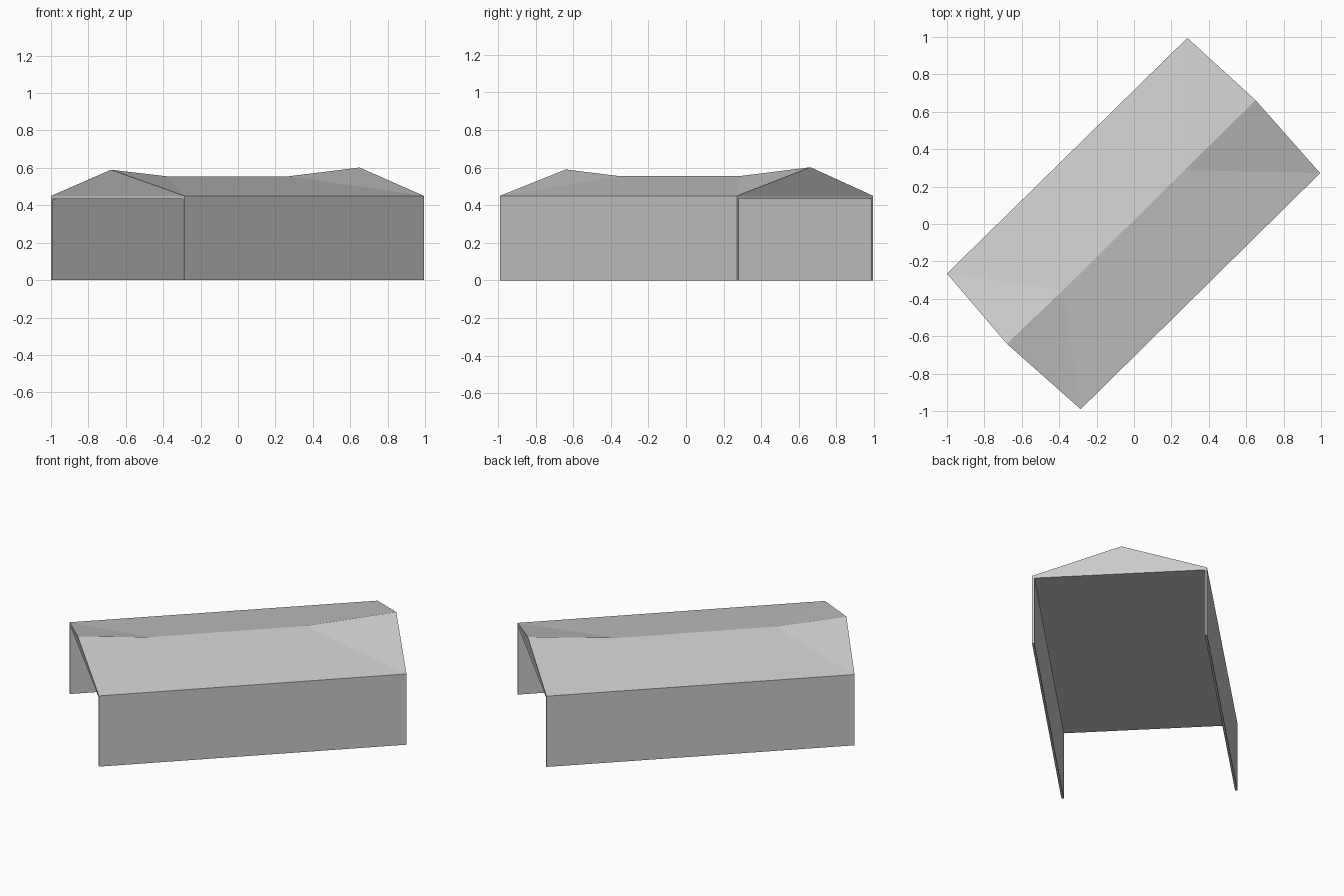
import bpy
import bmesh
from mathutils import Vector

if "Cube" in bpy.data.objects:
    bpy.data.objects.remove(bpy.data.objects["Cube"])

EAVE, CEILING, T = 0.45, 0.435, 0.013

grey = bpy.data.materials.new("light_grey")
grey.diffuse_color = (0.6, 0.6, 0.6, 1)
grey.use_nodes = True
grey.node_tree.nodes["Principled BSDF"].inputs["Base Color"].default_value = grey.diffuse_color

# Plan corners: left wall runs A-B, right wall runs D-C
A, B = Vector((-1.0, -0.265, 0)), Vector((0.285, 0.995, 0))
D, C = Vector((-0.285, -0.99, 0)), Vector((0.995, 0.272, 0))
# Inner faces of the two walls
a, d = A.lerp(D, T), D.lerp(A, T)
b, c = B.lerp(C, T), C.lerp(B, T)


def at(p, z):
    return (p.x, p.y, z)


def make(name, points, faces):
    bm = bmesh.new()
    vs = [bm.verts.new(p) for p in points]
    for f in faces:
        bm.faces.new([vs[i] for i in f])
    bmesh.ops.recalc_face_normals(bm, faces=bm.faces[:])
    me = bpy.data.meshes.new(name)
    bm.to_mesh(me)
    bm.free()
    me.materials.append(grey)
    ob = bpy.data.objects.new(name, me)
    bpy.context.collection.objects.link(ob)
    return ob


# Thin long walls
for name, plan in (("left_wall", (A, B, b, a)), ("right_wall", (D, C, c, d))):
    pts = [at(p, z) for z in (0, EAVE) for p in plan]
    sides = [(i, (i + 1) % 4, (i + 1) % 4 + 4, i + 4) for i in range(4)]
    make(name, pts, sides + [(0, 1, 2, 3), (4, 5, 6, 7)])

# Roof: sagging ridge with raised, overhanging ends, above a flat ceiling
ridge = [(-0.68, -0.64, 0.59), (-0.38, -0.355, 0.555),
         (0.27, 0.288, 0.555), (0.65, 0.662, 0.602)]
points = [at(p, EAVE) for p in (A, B, C, D)] + ridge
points += [at(p, CEILING) for p in (a, b, c, d)]
faces = [
    (0, 5, 4), (0, 1, 6, 5), (1, 7, 6),       # left slope
    (3, 4, 5), (3, 5, 6, 2), (2, 6, 7),       # right slope
    (0, 4, 3), (1, 2, 7),                     # gables
    (8, 0, 3, 11), (9, 10, 2, 1),             # ceiling slab ends
    (8, 11, 10, 9),                           # ceiling
    (0, 8, 9, 1), (3, 2, 10, 11),             # joints over the walls
]
make("roof", points, faces)
